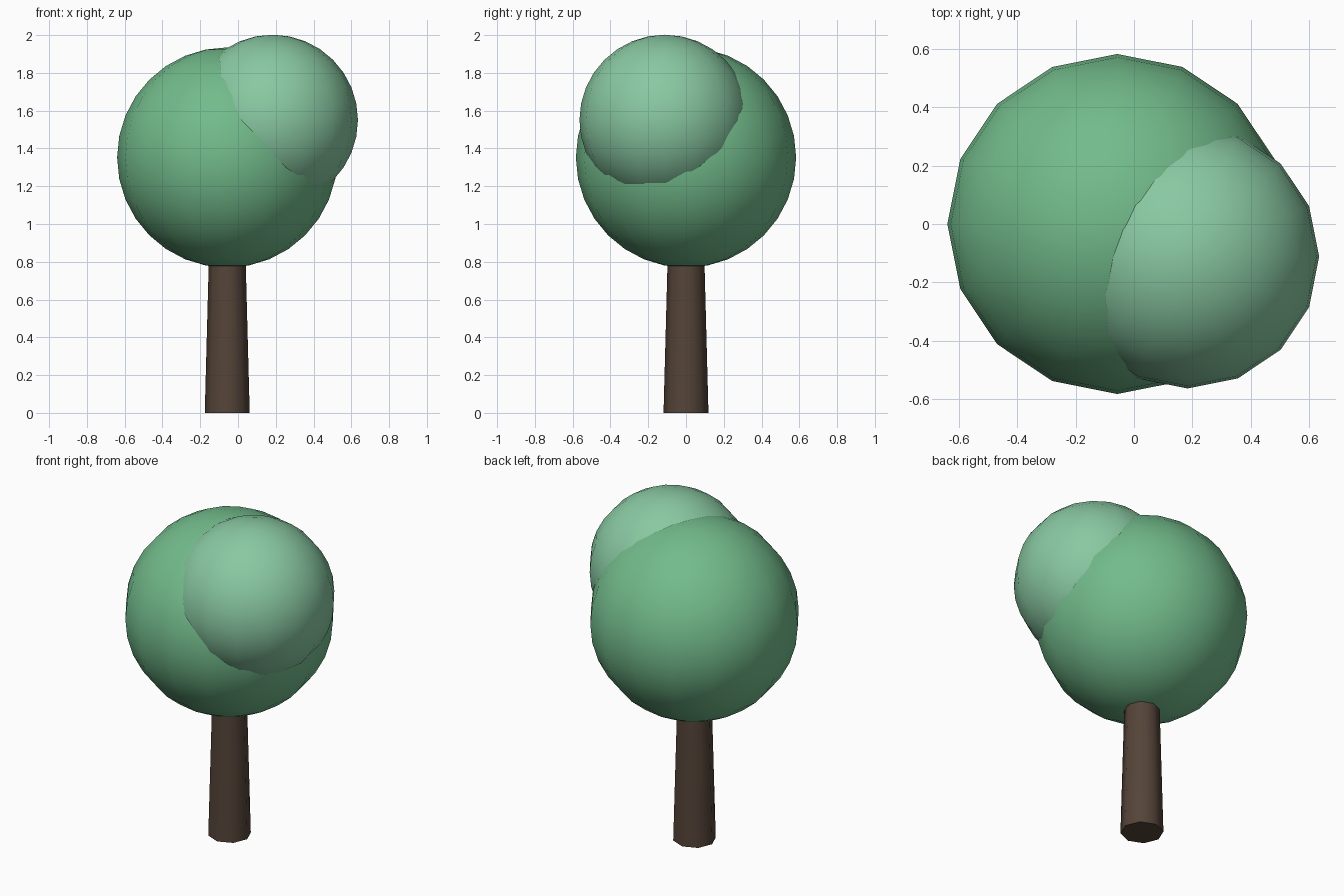
import bpy
import math

if "Cube" in bpy.data.objects:
    bpy.data.objects.remove(bpy.data.objects["Cube"])


def finish(name, color, angle):
    """Name the active object, colour it and smooth it."""
    obj = bpy.context.object
    obj.name = name
    mat = bpy.data.materials.new(name + "_colour")
    mat.diffuse_color = (*color, 1.0)
    mat.use_nodes = True
    mat.node_tree.nodes["Principled BSDF"].inputs["Base Color"].default_value = mat.diffuse_color
    obj.data.materials.append(mat)
    bpy.ops.object.shade_smooth_by_angle(angle=math.radians(angle))
    return obj


def foliage(name, center, radius, color):
    bpy.ops.mesh.primitive_uv_sphere_add(
        segments=16, ring_count=16, radius=radius, location=center)
    return finish(name, color, 60)


CX = -0.057  # trunk axis, slightly off centre

# Tapered eight-sided trunk, running up into the foliage
height = 0.90
bpy.ops.mesh.primitive_cone_add(
    vertices=8, radius1=0.119, radius2=0.095, depth=height,
    location=(CX, 0, height / 2))
finish("trunk", (0.09, 0.058, 0.04), 60)

# Large crown and smaller offset clump
foliage("main_crown", (CX, 0, 1.352), 0.583, (0.17, 0.50, 0.26))
foliage("upper_crown", (0.183, -0.112, 1.55), 0.452, (0.25, 0.58, 0.36))
